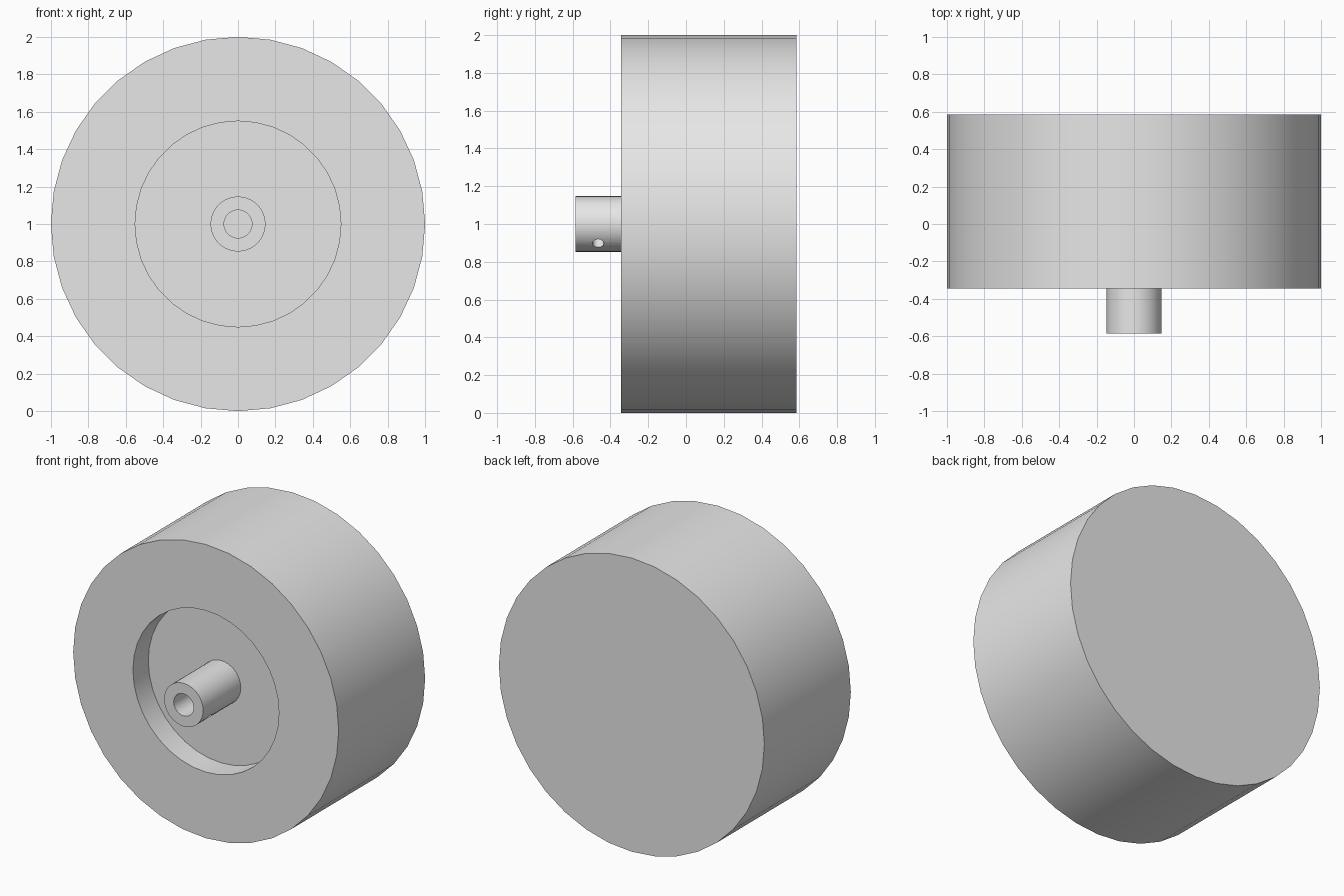
import bpy
import bmesh
from math import cos, sin, pi
from mathutils import Matrix, Vector

cube = bpy.data.objects.get("Cube")
if cube:
    bpy.data.objects.remove(cube, do_unlink=True)

SEGMENTS = 36
AXLE_Z = 1.0
FRONT, BACK = -0.345, 0.585
HUB_TIP = -0.585
FLOOR = -0.18
RIM_R, RECESS_R, HUB_R, BORE_R = 1.0, 0.55, 0.147, 0.075

grey = bpy.data.materials.new("plain grey")
grey.use_nodes = True
colour = (0.8, 0.8, 0.8, 1)
grey.diffuse_color = colour
grey.node_tree.nodes["Principled BSDF"].inputs["Base Color"].default_value = colour


def add_object(name, bm):
    bmesh.ops.recalc_face_normals(bm, faces=bm.faces)
    mesh = bpy.data.meshes.new(name)
    bm.to_mesh(mesh)
    bm.free()
    mesh.materials.append(grey)
    obj = bpy.data.objects.new(name, mesh)
    bpy.context.collection.objects.link(obj)
    return obj


def lathe(name, profile, closed):
    """Turn (radius, y) points about the axle; an open profile gets end caps."""
    bm = bmesh.new()
    angles = [2 * pi * i / SEGMENTS for i in range(SEGMENTS)]
    rings = [[bm.verts.new((r * cos(a), y, AXLE_Z + r * sin(a))) for a in angles]
             for r, y in profile]
    pairs = list(zip(rings, rings[1:]))
    if closed:
        pairs.append((rings[-1], rings[0]))
    else:
        bm.faces.new(rings[0])
        bm.faces.new(rings[-1])
    for a, b in pairs:
        for i in range(SEGMENTS):
            j = (i + 1) % SEGMENTS
            bm.faces.new((a[i], a[j], b[j], b[i]))
    return add_object(name, bm)


def smooth(obj):
    bpy.ops.object.select_all(action="DESELECT")
    obj.select_set(True)
    bpy.context.view_layer.objects.active = obj
    bpy.ops.object.shade_smooth_by_angle(angle=pi / 6)


# Wheel: solid drum with a round recess in the front
wheel = lathe("wheel", [(RIM_R, BACK), (RIM_R, FRONT),
                        (RECESS_R, FRONT), (RECESS_R, FLOOR)], False)

# Hub: hollow sleeve standing on the recess floor
hub = lathe("hub", [(HUB_R, FLOOR + 0.005), (HUB_R, HUB_TIP),
                    (BORE_R, HUB_TIP), (BORE_R, FLOOR + 0.005)], True)

# Set screw hole: radial drilling through one wall of the hub
direction = Vector((1, 0, -1)).normalized()
centre = Vector((0, -0.465, AXLE_Z)) + direction * 0.13
turn = direction.to_track_quat("Z", "Y").to_matrix().to_4x4()
bm = bmesh.new()
bmesh.ops.create_cone(bm, cap_ends=True, segments=20, radius1=0.03, radius2=0.03,
                      depth=0.18, matrix=Matrix.Translation(centre) @ turn)
drill = add_object("set_screw_drill", bm)
drill.hide_render = True

cut = hub.modifiers.new("set screw hole", "BOOLEAN")
cut.operation = "DIFFERENCE"
cut.solver = "EXACT"
cut.object = drill
bpy.context.view_layer.objects.active = hub
bpy.ops.object.modifier_apply(modifier=cut.name)
bpy.data.objects.remove(drill, do_unlink=True)

for part in (wheel, hub):
    smooth(part)
